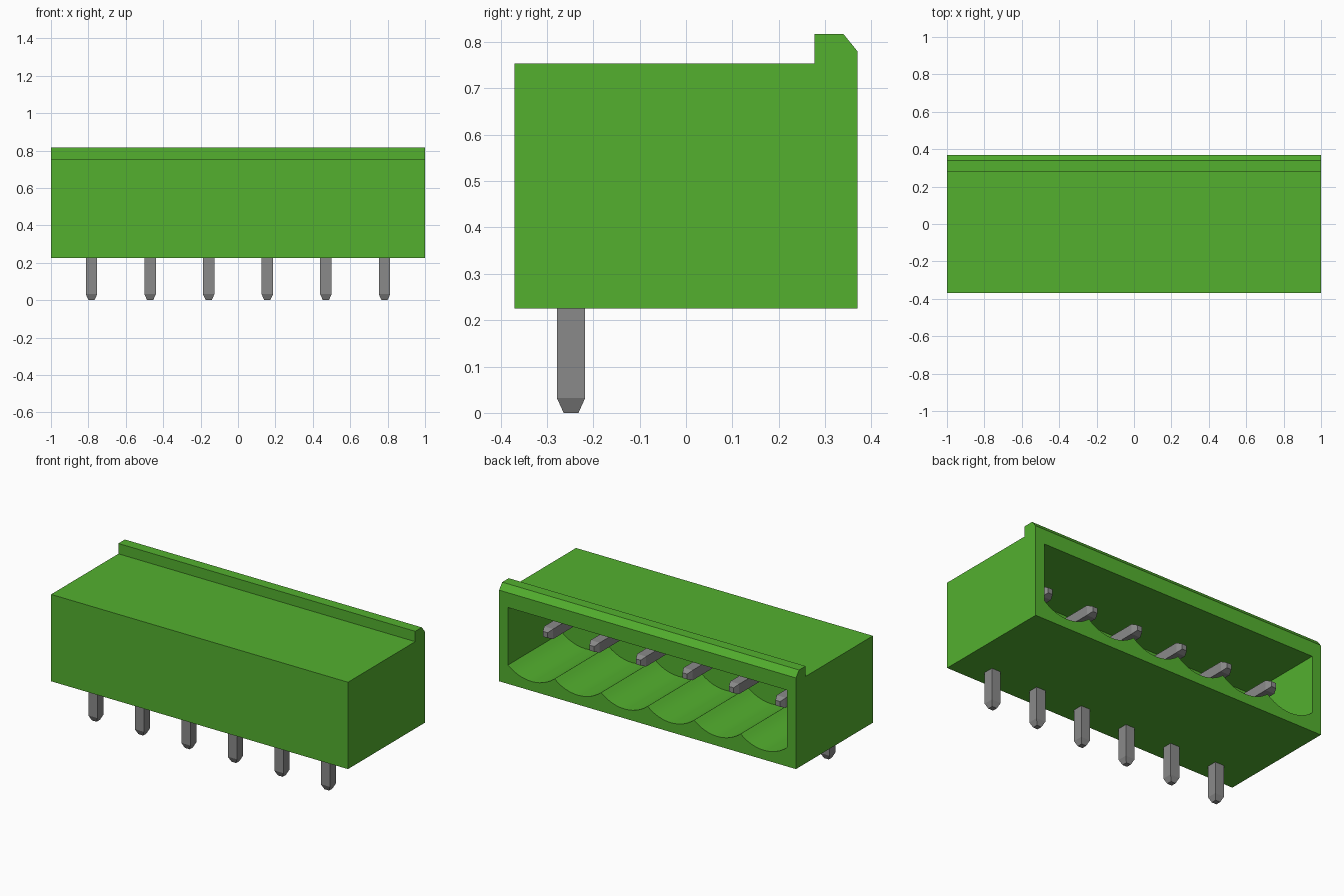
import bpy
import bmesh
import math
from mathutils import Matrix, Vector

cube = bpy.data.objects.get("Cube")
if cube:
    bpy.data.objects.remove(cube, do_unlink=True)


def material(name, rgb):
    mat = bpy.data.materials.new(name)
    mat.use_nodes = True
    mat.diffuse_color = (*rgb, 1)
    bsdf = next(n for n in mat.node_tree.nodes if n.type == 'BSDF_PRINCIPLED')
    bsdf.inputs["Base Color"].default_value = (*rgb, 1)
    return mat


GREEN = material("green plastic", (0.087, 0.435, 0.028))
GREY = material("grey metal", (0.255, 0.255, 0.255))


def make_object(name, bm, mat):
    bmesh.ops.recalc_face_normals(bm, faces=bm.faces)
    mesh = bpy.data.meshes.new(name)
    bm.to_mesh(mesh)
    bm.free()
    mesh.materials.append(mat)
    obj = bpy.data.objects.new(name, mesh)
    bpy.context.collection.objects.link(obj)
    return obj


def extrude_profile(name, points, direction, mat):
    """Solid prism made by sweeping a closed outline along a vector."""
    bm = bmesh.new()
    face = bm.faces.new([bm.verts.new(p) for p in points])
    swept = bmesh.ops.extrude_face_region(bm, geom=[face])["geom"]
    verts = [v for v in swept if isinstance(v, bmesh.types.BMVert)]
    bmesh.ops.translate(bm, verts=verts, vec=direction)
    return make_object(name, bm, mat)


COUNT, PITCH = 6, 0.3133
HALF = COUNT * PITCH / 2

# Housing: side profile with the latch lip, swept along x
side = [(-0.37, 0.225), (0.37, 0.225), (0.37, 0.78), (0.34, 0.817),
        (0.277, 0.817), (0.277, 0.754), (-0.37, 0.754)]
housing = extrude_profile("housing", [(-1, y, z) for y, z in side], (2, 0, 0), GREEN)

# Socket cutter: flat ceiling and a scalloped floor, one trough per pin
CUSP, DEPTH, STEPS = 0.34, 0.058, 12
radius = ((PITCH / 2) ** 2 + DEPTH ** 2) / (2 * DEPTH)
sweep = math.asin(PITCH / 2 / radius)
outline = [(HALF, 0.69), (-HALF, 0.69), (-HALF, CUSP)]
for i in range(COUNT):
    centre = -HALF + (i + 0.5) * PITCH
    for k in range(1, STEPS + 1):
        a = -sweep + 2 * sweep * k / STEPS
        outline.append((centre + radius * math.sin(a),
                        CUSP - DEPTH + radius * (1 - math.cos(a))))
cutter = extrude_profile("socket_cutter", [(x, -0.15, z) for x, z in outline],
                         (0, 0.7, 0), GREEN)
cutter.hide_render = True

cut = housing.modifiers.new("socket", 'BOOLEAN')
cut.operation = 'DIFFERENCE'
cut.solver = 'EXACT'
cut.object = cutter
bpy.context.view_layer.objects.active = housing
housing.select_set(True)
bpy.ops.object.modifier_apply(modifier=cut.name)
bpy.data.objects.remove(cutter, do_unlink=True)
bpy.ops.object.shade_smooth_by_angle(angle=math.radians(25))

# Pins: square bent wire with tapered tips at both ends
W, TIP, TAPER = 0.0305, 0.016, 0.032
PIN_Y, PIN_Z, PIN_END = -0.248, 0.515, 0.235
UP, BACK = Vector((0, 0, 1)), Vector((0, 1, 0))
path = [  # point, second cross-section axis, half width
    ((0, PIN_Y, 0), BACK, TIP),
    ((0, PIN_Y, TAPER), BACK, W),
    ((0, PIN_Y, PIN_Z), BACK - UP, W),
    ((0, PIN_END - TAPER, PIN_Z), -UP, W),
    ((0, PIN_END, PIN_Z), -UP, TIP),
]


def make_pin(name, x):
    bm = bmesh.new()
    rings = []
    for point, axis, h in path:
        centre = Vector(point) + Vector((x, 0, 0))
        rings.append([bm.verts.new(centre + Vector((sx * h, 0, 0)) + axis * (sy * h))
                      for sx, sy in ((-1, -1), (1, -1), (1, 1), (-1, 1))])
    for a, b in zip(rings, rings[1:]):
        for i in range(4):
            j = (i + 1) % 4
            bm.faces.new((a[i], a[j], b[j], b[i]))
    bm.faces.new(rings[0])
    bm.faces.new(rings[-1])
    return make_object(name, bm, GREY)


for i in range(COUNT):
    make_pin(f"pin_{i + 1}", -HALF + (i + 0.5) * PITCH)
